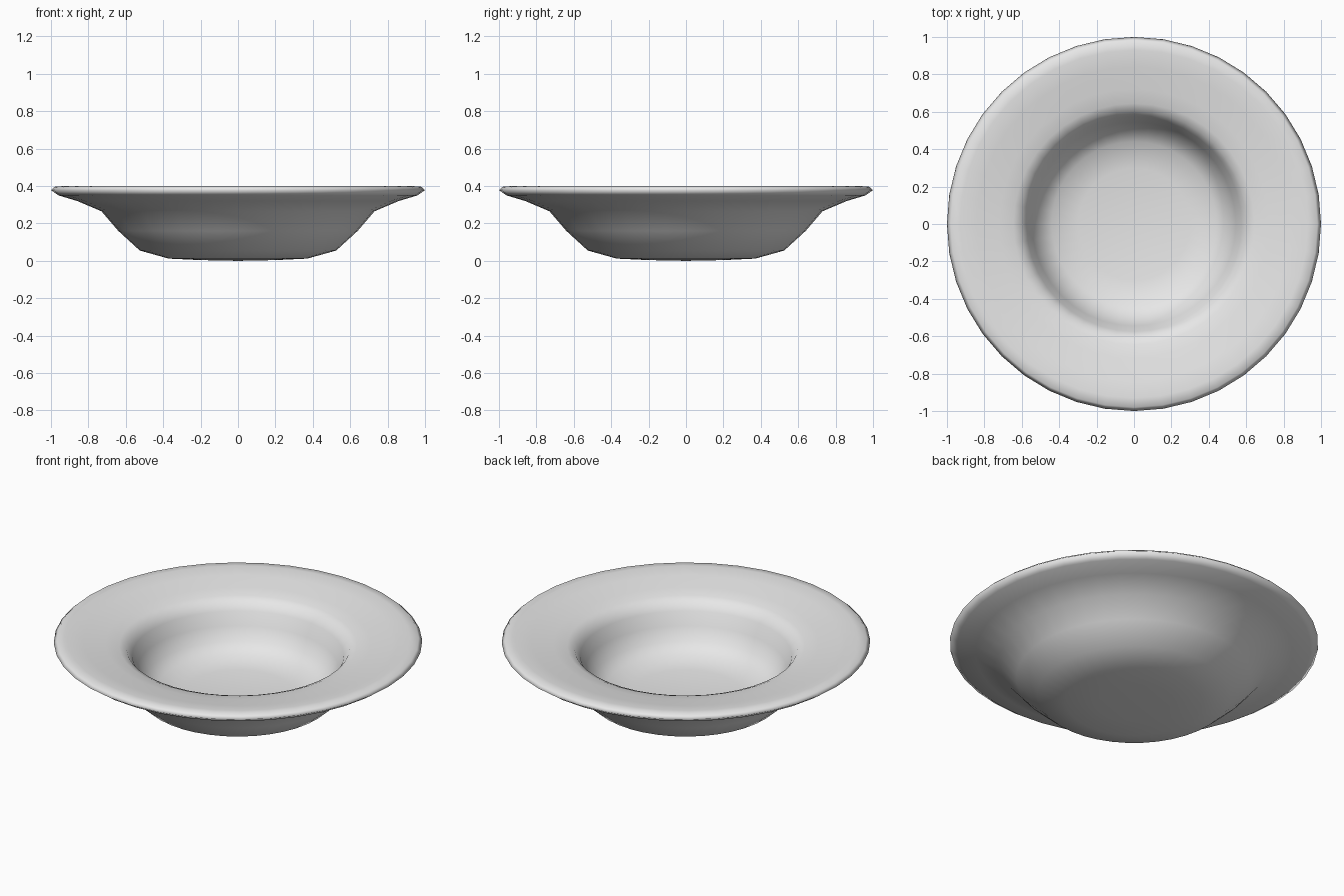
import bpy, bmesh, math

if "Cube" in bpy.data.objects:
    bpy.data.objects.remove(bpy.data.objects["Cube"])

# Bowl cross-section (radius, height): outside from base centre to rim, then inside down to floor
PROFILE = [(0.0, 0.0), (0.2, 0.004), (0.37, 0.012), (0.525, 0.055), (0.64, 0.16),
           (0.73, 0.265), (0.86, 0.32), (0.96, 0.35), (1.0, 0.378), (0.98, 0.396),
           (0.93, 0.4), (0.84, 0.387), (0.72, 0.368), (0.645, 0.355), (0.605, 0.338),
           (0.575, 0.295), (0.545, 0.22), (0.505, 0.145), (0.44, 0.095),
           (0.3, 0.07), (0.0, 0.065)]
SIDES = 40

bm = bmesh.new()
rings = []
for r, z in PROFILE:
    if r == 0:
        rings.append([bm.verts.new((0, 0, z))])
    else:
        rings.append([bm.verts.new((r * math.cos(2 * math.pi * i / SIDES),
                                    r * math.sin(2 * math.pi * i / SIDES), z))
                      for i in range(SIDES)])

# Lathe the rings together, with fans at both centres
for a, b in zip(rings, rings[1:]):
    for i in range(SIDES):
        j = (i + 1) % SIDES
        if len(a) == 1:
            bm.faces.new((a[0], b[i], b[j]))
        elif len(b) == 1:
            bm.faces.new((a[i], b[0], a[j]))
        else:
            bm.faces.new((a[i], b[i], b[j], a[j]))
bmesh.ops.recalc_face_normals(bm, faces=bm.faces)
for f in bm.faces:
    f.smooth = True

mesh = bpy.data.meshes.new("wide_rim_bowl")
bm.to_mesh(mesh)
bm.free()
bowl = bpy.data.objects.new("wide_rim_bowl", mesh)
bpy.context.collection.objects.link(bowl)

# Single pale ceramic colour
mat = bpy.data.materials.new("pale_grey_ceramic")
mat.diffuse_color = (0.8, 0.8, 0.8, 1)
mat.use_nodes = True
mat.node_tree.nodes["Principled BSDF"].inputs["Base Color"].default_value = mat.diffuse_color
mesh.materials.append(mat)
